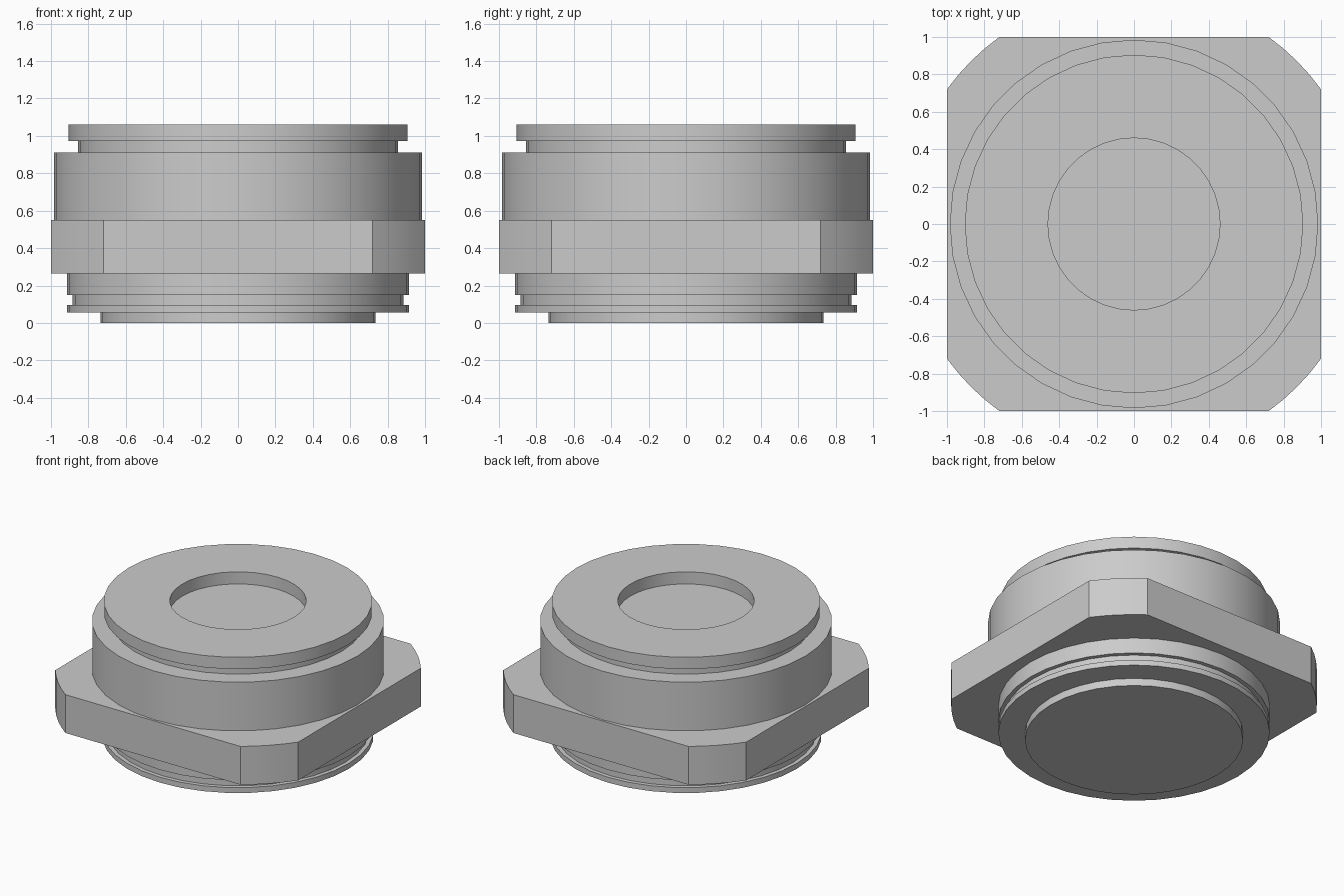
import bpy, bmesh
from math import radians, cos, sin, hypot, atan2, pi

cube = bpy.data.objects.get("Cube")
if cube:
    bpy.data.objects.remove(cube, do_unlink=True)

SEGMENTS = 36

grey = bpy.data.materials.new("satin_grey")
grey.use_nodes = True
color = (0.6, 0.6, 0.6, 1)
grey.diffuse_color = color
grey.node_tree.nodes["Principled BSDF"].inputs["Base Color"].default_value = color


def finish(name, bm):
    bmesh.ops.recalc_face_normals(bm, faces=bm.faces[:])
    mesh = bpy.data.meshes.new(name)
    bm.to_mesh(mesh)
    bm.free()
    mesh.materials.append(grey)
    obj = bpy.data.objects.new(name, mesh)
    bpy.context.collection.objects.link(obj)
    bpy.ops.object.select_all(action='DESELECT')
    obj.select_set(True)
    bpy.context.view_layer.objects.active = obj
    bpy.ops.object.shade_smooth_by_angle(angle=radians(30))
    return obj


def lathe(name, profile):
    """Revolve (radius, z) points around z; cap both ends."""
    bm = bmesh.new()
    rings = []
    for r, z in profile:
        rings.append([bm.verts.new((r * cos(2 * pi * i / SEGMENTS),
                                    r * sin(2 * pi * i / SEGMENTS), z))
                      for i in range(SEGMENTS)])
    for a, b in zip(rings, rings[1:]):
        for i in range(SEGMENTS):
            j = (i + 1) % SEGMENTS
            bm.faces.new((a[i], a[j], b[j], b[i]))
    bm.faces.new(rings[0][::-1])
    bm.faces.new(rings[-1])
    return finish(name, bm)


def wrench_plate(name, half, flat, z0, z1, steps=4):
    """Square plate whose corners are trimmed by a larger circle."""
    radius = hypot(half, flat)
    start, end = atan2(flat, half), atan2(half, flat)
    bm = bmesh.new()
    verts = []
    for quarter in range(4):
        for s in range(steps + 1):
            a = quarter * pi / 2 + start + (end - start) * s / steps
            verts.append(bm.verts.new((radius * cos(a), radius * sin(a), z0)))
    base = bm.faces.new(verts)
    top = bmesh.ops.extrude_face_region(bm, geom=[base])
    moved = [v for v in top["geom"] if isinstance(v, bmesh.types.BMVert)]
    bmesh.ops.translate(bm, verts=moved, vec=(0, 0, z1 - z0))
    # Extruding an open face keeps the base as the underside
    return finish(name, bm)


# Square plate between the round halves
wrench_plate("square_plate", 1.0, 0.72, 0.265, 0.55)

# Stepped lower spigot with a ring groove
lathe("lower_spigot", [(0.735, 0), (0.735, 0.055), (0.915, 0.055), (0.915, 0.095),
                       (0.885, 0.095), (0.885, 0.15), (0.915, 0.15), (0.915, 0.265)])

# Upper body with neck, rim flange and shallow round recess
lathe("upper_body", [(0.985, 0.55), (0.985, 0.912), (0.855, 0.912), (0.855, 0.972),
                     (0.905, 0.972), (0.905, 1.06), (0.46, 1.06), (0.46, 0.97)])
